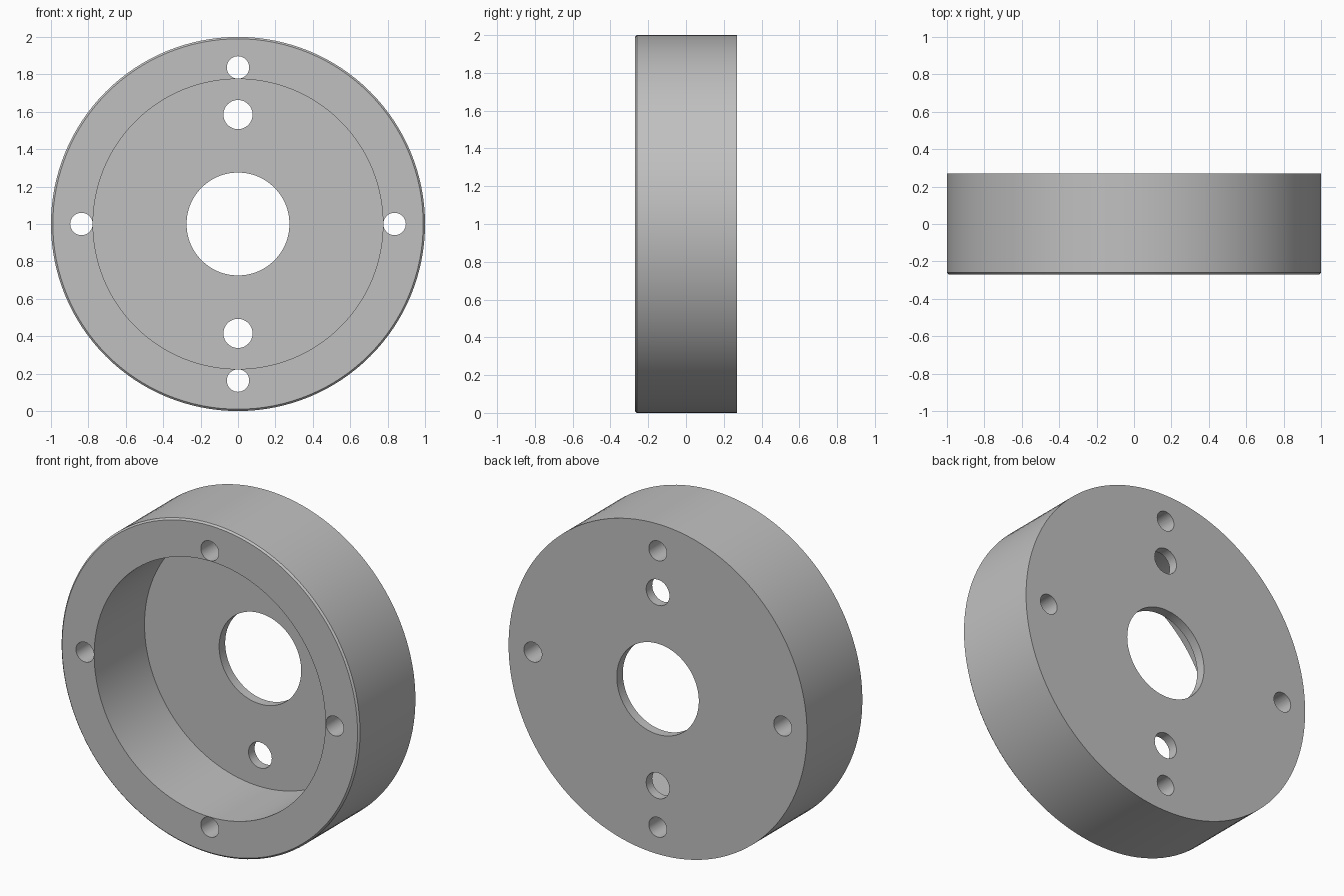
import bpy
import bmesh
import math
from mathutils import Matrix, Vector

cube = bpy.data.objects.get("Cube")
if cube:
    bpy.data.objects.remove(cube, do_unlink=True)

# Main dimensions
RADIUS, HALF_DEPTH, FLOOR_Y = 1.0, 0.27, 0.212
RECESS, BORE, CHAMFER = 0.775, 0.275, 0.01
SEGMENTS = 128
CENTRE = Vector((0, 0, RADIUS))

grey = bpy.data.materials.new("plain grey")
grey.use_nodes = True
colour = (0.53, 0.53, 0.53, 1)
grey.diffuse_color = colour
grey.node_tree.nodes["Principled BSDF"].inputs["Base Color"].default_value = colour


def make_object(name, bm):
    bmesh.ops.recalc_face_normals(bm, faces=bm.faces)
    mesh = bpy.data.meshes.new(name)
    bm.to_mesh(mesh)
    bm.free()
    obj = bpy.data.objects.new(name, mesh)
    bpy.context.collection.objects.link(obj)
    mesh.materials.append(grey)
    return obj


# Cup body: (radius, y) cross-section turned around the y axis
profile = [
    (BORE, HALF_DEPTH), (RADIUS, HALF_DEPTH),
    (RADIUS, -HALF_DEPTH + CHAMFER), (RADIUS - CHAMFER, -HALF_DEPTH),
    (RECESS, -HALF_DEPTH), (RECESS, FLOOR_Y), (BORE, FLOOR_Y),
]
bm = bmesh.new()
rings = []
for i in range(SEGMENTS):
    a = math.tau * i / SEGMENTS
    out = Vector((math.cos(a), 0, math.sin(a)))
    rings.append([bm.verts.new(CENTRE + out * r + Vector((0, y, 0)))
                  for r, y in profile])
for i in range(SEGMENTS):
    ring, after = rings[i], rings[(i + 1) % SEGMENTS]
    for j in range(len(profile)):
        k = (j + 1) % len(profile)
        bm.faces.new((ring[j], ring[k], after[k], after[j]))
body = make_object("flanged_cup", bm)

# Drill: four rim holes and two larger floor holes
bm = bmesh.new()


def drill(distance, radius, angle):
    spot = CENTRE + distance * Vector((math.cos(angle), 0, math.sin(angle)))
    turn = Matrix.Rotation(math.pi / 2, 4, "X")
    bmesh.ops.create_cone(bm, cap_ends=True, segments=40, radius1=radius,
                          radius2=radius, depth=1,
                          matrix=Matrix.Translation(spot) @ turn)


for quarter in range(4):
    drill(0.837, 0.06, quarter * math.pi / 2)
for side in (1, -1):
    drill(0.585, 0.078, side * math.pi / 2)
cutter = make_object("hole_cutter", bm)
cutter.hide_render = True

# Cut the holes, keep the result and remove the cutter
cut = body.modifiers.new("holes", "BOOLEAN")
cut.operation = "DIFFERENCE"
cut.solver = "EXACT"
cut.object = cutter
bpy.ops.object.select_all(action="DESELECT")
bpy.context.view_layer.objects.active = body
body.select_set(True)
bpy.ops.object.modifier_apply(modifier=cut.name)
bpy.data.objects.remove(cutter, do_unlink=True)

bpy.ops.object.shade_smooth_by_angle(angle=math.radians(30))
